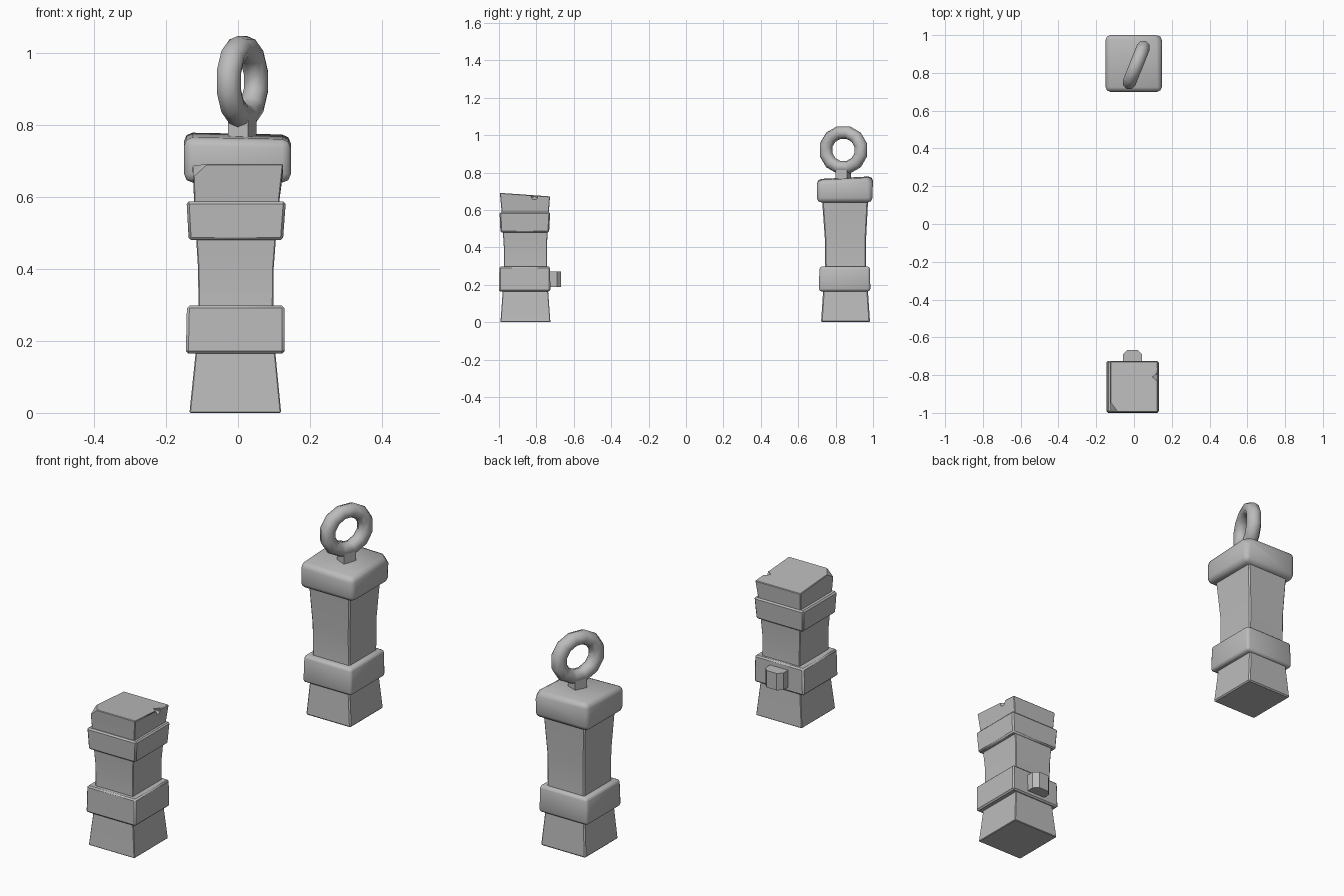
import bpy, bmesh, math
from mathutils import Vector, Matrix

if "Cube" in bpy.data.objects:
    bpy.data.objects.remove(bpy.data.objects["Cube"])

stone = bpy.data.materials.new("grey_stone")
stone.diffuse_color = (0.5, 0.5, 0.5, 1)
stone.use_nodes = True
stone.node_tree.nodes["Principled BSDF"].inputs["Base Color"].default_value = stone.diffuse_color


def finish(name, bm, angle=35):
    bmesh.ops.recalc_face_normals(bm, faces=bm.faces)
    me = bpy.data.meshes.new(name)
    bm.to_mesh(me)
    bm.free()
    me.materials.append(stone)
    ob = bpy.data.objects.new(name, me)
    bpy.context.collection.objects.link(ob)
    bpy.ops.object.select_all(action='DESELECT')
    ob.select_set(True)
    bpy.context.view_layer.objects.active = ob
    bpy.ops.object.shade_smooth_by_angle(angle=math.radians(angle))
    return ob


def loft(name, rings, bevel=0.0, segments=1, tilt=(0, 0), chips=(), angle=35):
    """Square sections (z, x0, x1, y0, y1) joined upward; tilt slopes the top; chips are cut planes."""
    bm = bmesh.new()
    loops = []
    for i, (z, x0, x1, y0, y1) in enumerate(rings):
        cx, cy = (x0 + x1) / 2, (y0 + y1) / 2
        top = i == len(rings) - 1
        loops.append([bm.verts.new((x, y, z + (tilt[0] * (x - cx) + tilt[1] * (y - cy) if top else 0)))
                      for x, y in ((x0, y0), (x1, y0), (x1, y1), (x0, y1))])
    bm.faces.new(loops[0][::-1])
    bm.faces.new(loops[-1])
    for a, b in zip(loops, loops[1:]):
        for k in range(4):
            n = (k + 1) % 4
            bm.faces.new((a[k], a[n], b[n], b[k]))
    bm.normal_update()
    if bevel:
        edges = [e for e in bm.edges if e.calc_face_angle(0) > math.radians(40)]
        bmesh.ops.bevel(bm, geom=edges, offset=bevel, segments=segments, profile=0.5, affect='EDGES')
    # corner chips: three points on the plane, everything away from the post is removed
    mid = Vector(((rings[0][1] + rings[0][2]) / 2, (rings[0][3] + rings[0][4]) / 2, rings[0][0]))
    for pts in chips:
        p, q, r = map(Vector, pts)
        no = (q - p).cross(r - p).normalized()
        if no.dot(mid - p) > 0:
            no = -no
        res = bmesh.ops.bisect_plane(bm, geom=bm.verts[:] + bm.edges[:] + bm.faces[:],
                                     plane_co=p, plane_no=no, clear_outer=True)
        cut = [g for g in res['geom_cut'] if isinstance(g, bmesh.types.BMEdge)]
        bmesh.ops.holes_fill(bm, edges=cut, sides=0)
    return finish(name, bm, angle)


# Front post: flared shaft with a chipped, sloping top
shaft = loft("front_post_shaft", [
    (0.00, -0.135, 0.120, -0.992, -0.725),
    (0.165, -0.118, 0.104, -0.980, -0.737),
    (0.30, -0.110, 0.098, -0.974, -0.744),
    (0.40, -0.111, 0.099, -0.974, -0.744),
    (0.48, -0.116, 0.105, -0.979, -0.740),
    (0.59, -0.122, 0.115, -0.986, -0.733),
    (0.682, -0.126, 0.126, -0.995, -0.727)], bevel=0.003, tilt=(0, -0.07),
    chips=[((-0.126, -0.940, 0.688), (-0.085, -0.995, 0.691), (-0.126, -0.995, 0.652))])

# Small notch in the right edge of the top
bm = bmesh.new()
bmesh.ops.create_cone(bm, cap_ends=True, segments=4, radius1=0.022, radius2=0.022, depth=0.06,
                      matrix=Matrix.Translation((0.128, -0.81, 0.688)) @ Matrix.Rotation(0.5, 4, 'Y'))
cutter = finish("notch_cutter", bm)
cutter.hide_render = True
bpy.context.view_layer.objects.active = shaft
mod = shaft.modifiers.new("notch", 'BOOLEAN')
mod.operation, mod.object, mod.solver = 'DIFFERENCE', cutter, 'EXACT'
bpy.ops.object.modifier_apply(modifier=mod.name)
bpy.data.objects.remove(cutter)

# Front post bands
loft("front_post_lower_band", [(0.165, -0.145, 0.130, -1.0, -0.725),
                               (0.298, -0.142, 0.129, -0.998, -0.727)], bevel=0.007)
loft("front_post_upper_band", [(0.48, -0.137, 0.125, -0.992, -0.732),
                               (0.588, -0.143, 0.133, -0.997, -0.726)], bevel=0.007)

# Peg on the back of the lower band, with chamfered outer corners
bm = bmesh.new()
outline = [(-0.058, -0.76), (0.042, -0.76), (0.042, -0.69), (0.020, -0.668), (-0.036, -0.668), (-0.058, -0.69)]
face = bm.faces.new([bm.verts.new((x, y, 0.187)) for x, y in outline])
ext = bmesh.ops.extrude_face_region(bm, geom=[face])
bmesh.ops.translate(bm, vec=(0, 0, 0.085), verts=[v for v in ext['geom'] if isinstance(v, bmesh.types.BMVert)])
finish("front_post_peg", bm)

# Back post: shaft, rounded band and rounded cap
loft("back_post_shaft", [
    (0.00, -0.130, 0.119, 0.722, 0.984),
    (0.165, -0.117, 0.104, 0.733, 0.973),
    (0.30, -0.109, 0.098, 0.744, 0.962),
    (0.45, -0.109, 0.098, 0.742, 0.963),
    (0.66, -0.119, 0.112, 0.727, 0.974)], bevel=0.006)
loft("back_post_band", [(0.165, -0.141, 0.130, 0.710, 0.986),
                        (0.298, -0.138, 0.128, 0.714, 0.983)], bevel=0.014, segments=2, angle=60)
loft("back_post_cap", [(0.64, -0.150, 0.147, 0.700, 0.996),
                       (0.770, -0.150, 0.147, 0.700, 1.0)], bevel=0.024, segments=2,
     tilt=(-0.02, 0.05), angle=60,
     chips=[((0.147, 0.945, 0.775), (0.095, 1.0, 0.775), (0.147, 1.0, 0.715))])

# Stem and ring, turned together about the vertical
turn = Matrix.Translation((0.012, 0.842, 0)) @ Matrix.Rotation(math.radians(68), 4, 'Z')
bm = bmesh.new()
bmesh.ops.create_cube(bm, size=1, matrix=turn @ Matrix.Translation((0, 0, 0.785)) @ Matrix.Diagonal((0.065, 0.06, 0.08, 1)))
finish("ring_stem", bm)

bm = bmesh.new()
N, M, R, r = 12, 8, 0.100, 0.036
grid = [[bm.verts.new(turn @ Vector((1.04 * (R + r * math.cos(b)) * math.cos(a), r * math.sin(b),
                                     0.921 + 0.96 * (R + r * math.cos(b)) * math.sin(a))))
         for b in (2 * math.pi * j / M for j in range(M))]
        for a in (2 * math.pi * (i + 0.5) / N for i in range(N))]
for i in range(N):
    for j in range(M):
        i2, j2 = (i + 1) % N, (j + 1) % M
        bm.faces.new((grid[i][j], grid[i2][j], grid[i2][j2], grid[i][j2]))
finish("hanging_ring", bm, 70)
